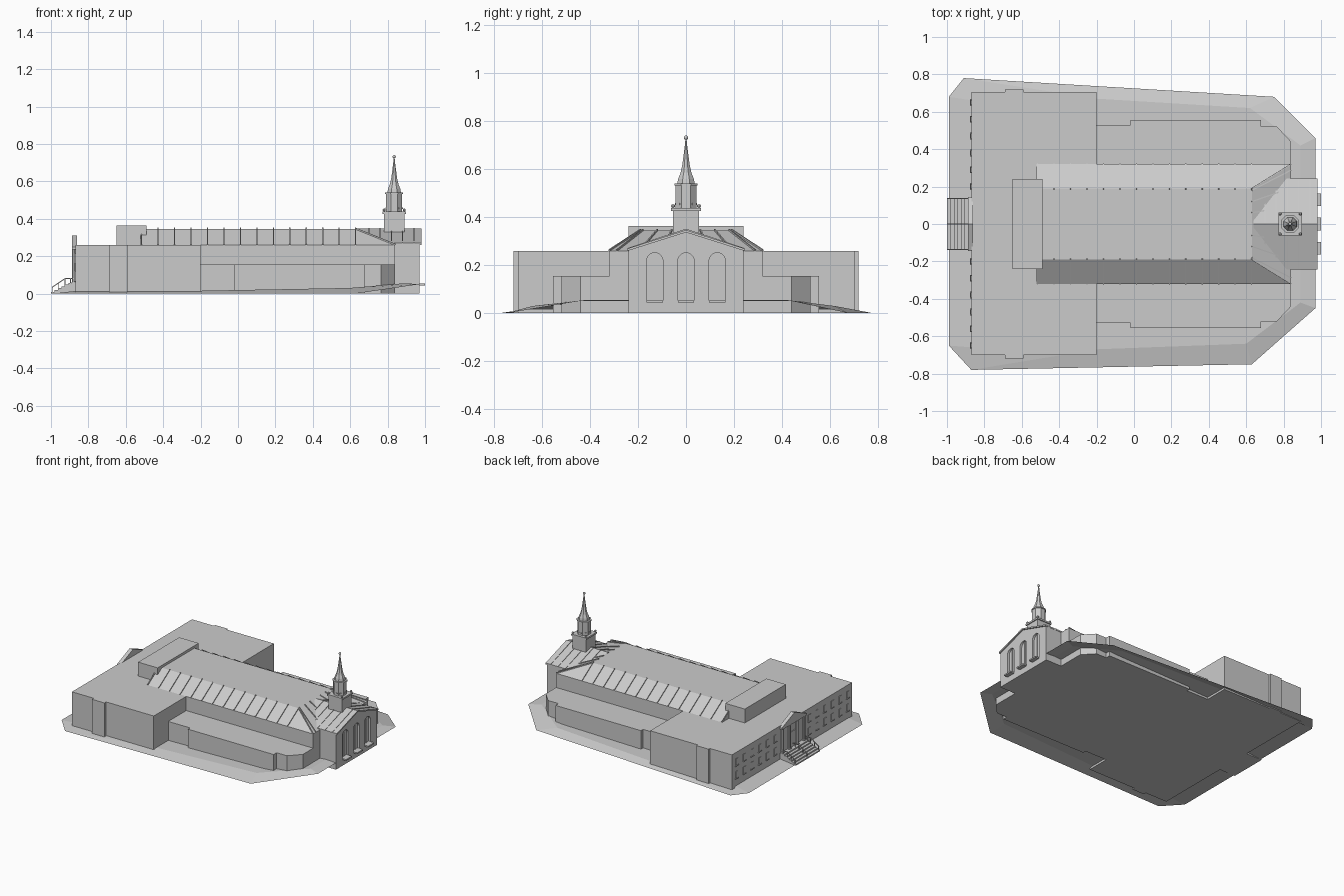
import bpy, bmesh, math
from mathutils import Vector

cube = bpy.data.objects.get("Cube")
if cube:
    bpy.data.objects.remove(cube, do_unlink=True)

grey = bpy.data.materials.new("plain_grey")
grey.use_nodes = True
colour = (0.6, 0.6, 0.6, 1)
grey.diffuse_color = colour
grey.node_tree.nodes["Principled BSDF"].inputs["Base Color"].default_value = colour


def finish(name, bm, solid=True):
    if solid:
        bmesh.ops.recalc_face_normals(bm, faces=bm.faces)
    mesh = bpy.data.meshes.new(name)
    bm.to_mesh(mesh)
    bm.free()
    mesh.materials.append(grey)
    obj = bpy.data.objects.new(name, mesh)
    bpy.context.scene.collection.objects.link(obj)
    return obj


def loft(name, rings):
    """Closed solid through rings of equal point count."""
    bm = bmesh.new()
    loops = [[bm.verts.new(p) for p in ring] for ring in rings]
    n = len(loops[0])
    for a, b in zip(loops, loops[1:]):
        for i in range(n):
            j = (i + 1) % n
            bm.faces.new((a[i], a[j], b[j], b[i]))
    bm.faces.new(loops[0][::-1])
    bm.faces.new(loops[-1])
    return finish(name, bm)


def prism_z(name, outline, z0, z1):
    return loft(name, [[(x, y, z) for x, y in outline] for z in (z0, z1)])


def prism_x(name, outline, x0, x1):
    return loft(name, [[(x, y, z) for y, z in outline] for x in (x0, x1)])


def rect(x0, x1, y0, y1):
    return [(x0, y0), (x1, y0), (x1, y1), (x0, y1)]


def box(name, x0, x1, y0, y1, z0, z1):
    return prism_z(name, rect(x0, x1, y0, y1), z0, z1)


def beam(name, a, b, w, h):
    """Bar of width w and height h along a to b."""
    a, b = Vector(a), Vector(b)
    d = (b - a).normalized()
    side = d.cross(Vector((0, 0, 1))).normalized() * w / 2
    up = side.cross(d).normalized() * h / 2
    corners = (side + up, side - up, -side - up, up - side)
    return loft(name, [[p + c for c in corners] for p in (a, b)])


def ngon(cx, r, z, n=8):
    r = r / math.cos(math.pi / n)
    return [(cx + r * math.cos((i + .5) * 2 * math.pi / n),
             r * math.sin((i + .5) * 2 * math.pi / n), z) for i in range(n)]


# Sloping ground sheet: outer rim and raised inner rim
outer = [(.97, -.45, .05), (.63, -.75, 0), (-.87, -.78, 0), (-.99, -.65, 0),
         (-.99, .68, 0), (-.91, .78, 0), (.75, .68, 0), (.97, .46, .05)]
inner = [(.89, -.42, .055), (.6, -.64, .03), (-.2, -.67, .015), (-.86, -.66, .015),
         (-.86, .66, .015), (-.2, .67, .015), (.62, .62, .03), (.89, .42, .055)]
bm = bmesh.new()
vo = [bm.verts.new(p) for p in outer]
vi = [bm.verts.new(p) for p in inner]
for i in range(7):
    bm.faces.new((vo[i], vi[i], vi[i + 1], vo[i + 1]))
bm.faces.new((vo[0], vo[7], vi[7], vi[0]))
for i in range(3):
    bm.faces.new((vi[i], vi[7 - i], vi[6 - i], vi[i + 1]))
for f in bm.faces:
    f.normal_update()
    if f.normal.z < 0:
        f.normal_flip()
finish("ground", bm, solid=False)

# Main masses
box("rear_block", -.87, -.2, -.7, .705, 0, .26)
box("nave", -.25, .84, -.32, .32, 0, .26)
box("penthouse", -.65, -.49, -.24, .24, .25, .363)
for s, side in ((-1, "right"), (1, "left")):
    box(side + "_pilaster", -.69, -.59, *sorted((s * .68, s * .72)), 0, .26)
    wing = [(-.22, .3), (-.22, .53), (-.02, .53), (-.02, .555), (.68, .555),
            (.68, .52), (.765, .52), (.84, .44), (.84, .3)]
    prism_z(side + "_wing", [(x, s * y) for x, y in wing], 0, .155)

# Nave roof with standing seams
loft("nave_roof", [[(x, y, .26) for x, y in rect(-.52, .84, -.32, .32)],
                   [(x, y, .345) for x, y in rect(-.52, .63, -.19, .19)]])
for s in (-1, 1):
    for i in range(14):
        x = -.515 + i * .088
        beam("roof_seam", (x, s * .32, .262), (x, s * .187, .348), .006, .01)
    beam("hip_seam", (.84, s * .32, .262), (.63, s * .19, .347), .006, .008)
    for y in (.06, .12, .18):
        beam("front_seam", (.84, s * y * 1.6, .262), (.63, s * y, .347), .006, .008)

# Gabled front hall with recessed arched windows
hall = prism_x("front_hall", [(-.24, 0), (.24, 0), (.24, .262), (0, .338), (-.24, .262)], .64, .97)
for y in (-.13, 0, .13):
    arch = [(y - .034, .05), (y + .034, .05)]
    arch += [(y + .034 * math.cos(a), .218 + .034 * math.sin(a))
             for a in (math.pi * k / 10 for k in range(11))]
    cutter = prism_x("arch_cutter", arch, .955, 1.0)
    cutter.hide_render = True
    mod = hall.modifiers.new("arch", 'BOOLEAN')
    mod.operation = 'DIFFERENCE'
    mod.object = cutter
    bpy.context.view_layer.objects.active = hall
    bpy.ops.object.modifier_apply(modifier=mod.name)
    bpy.data.objects.remove(cutter, do_unlink=True)
    box("window_sill", .955, 1.0, y - .034, y + .034, .044, .054)
    box("window_bar", .954, .96, y - .003, y + .003, .05, .25)
for s in (-1, 1):
    prism_x("gable_roof", [(0, .337), (0, .347), (s * .243, .27), (s * .243, .26)], .64, .98)
    for x in (.7, .76, .82, .88, .94):
        beam("gable_seam", (x, s * .243, .268), (x, 0, .348), .006, .008)

# Steeple: square base, cornice, octagonal lantern, concave spire
TX = .835
box("tower_base", TX - .055, TX + .055, -.055, .055, .25, .43)
box("tower_cornice", TX - .062, TX + .062, -.062, .062, .426, .438)
for sx in (-1, 1):
    for sy in (-1, 1):
        bm = bmesh.new()
        bmesh.ops.create_uvsphere(bm, u_segments=8, v_segments=6, radius=.008)
        bmesh.ops.translate(bm, verts=bm.verts, vec=(TX + sx * .054, sy * .054, .447))
        finish("corner_finial", bm)
loft("lantern", [ngon(TX, .043, .435), ngon(TX, .043, .535)])
loft("lantern_cornice", [ngon(TX, .048, .533), ngon(TX, .048, .541)])
for i in range(8):
    a = i * math.pi / 4
    c, s = math.cos(a), math.sin(a)
    foot = Vector((TX + c * .042, s * .042, .455))
    beam("lantern_panel", foot - Vector((s, -c, 0)) * .009,
         foot + Vector((s, -c, 0)) * .009, .008, .008)
spire = [(.036, .54), (.033, .56), (.023, .585), (.016, .615), (.01, .66), (.005, .7), (.002, .73)]
loft("spire", [ngon(TX, r, z) for r, z in spire])
bm = bmesh.new()
bmesh.ops.create_uvsphere(bm, u_segments=10, v_segments=8, radius=.009)
bmesh.ops.translate(bm, verts=bm.verts, vec=(TX, 0, .732))
finish("spire_ball", bm).data.shade_smooth()

# Rear portico: pediment, columns, door, stairs and railings
prism_x("pediment", [(-.145, .235), (.145, .235), (.145, .25), (0, .31), (-.145, .25)], -.888, -.86)
box("door_frame", -.876, -.868, -.035, .035, .055, .17)
for y in (-.125, -.045, .045, .125):
    loft("column", [[(p[0], p[1] + y, z) for p in ngon(-.878, .01, 0)] for z in (.05, .237)])
    box("column_base", -.89, -.866, y - .013, y + .013, .05, .063)
for i in range(6):
    box("stair", -1 + i * .019, -.865, -.14, .14, i * .0095, (i + 1) * .0095)
for y in (-.137, 0, .137):
    beam("handrail", (-.995, y, .033), (-.925, y, .08), .005, .005)
    beam("handrail_top", (-.925, y, .08), (-.87, y, .08), .005, .005)
    for x, z0, z1 in ((-.99, 0, .035), (-.958, .02, .058), (-.925, .035, .08), (-.895, .055, .08)):
        box("rail_post", x - .002, x + .002, y - .002, y + .002, z0, z1)

# Rear wall windows in two rows
for s in (-1, 1):
    for i in range(6):
        y = s * (.2 + i * .09)
        for z in (.07, .165):
            box("rear_window", -.873, -.868, y - .014, y + .014, z, z + .05)
            box("rear_sill", -.876, -.868, y - .018, y + .018, z - .006, z)
